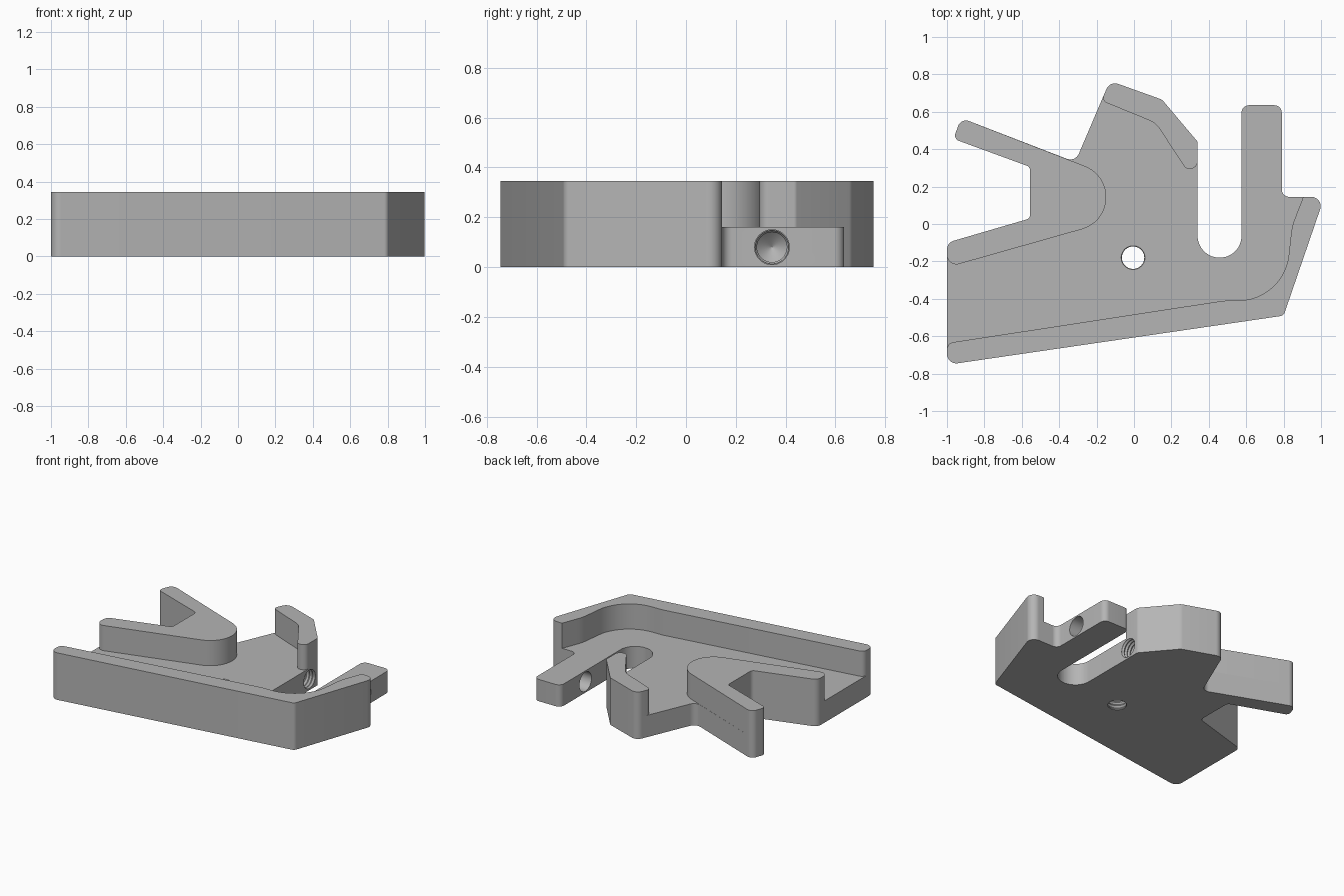
import bpy, bmesh, math
from mathutils import Vector, Matrix

if "Cube" in bpy.data.objects:
    bpy.data.objects.remove(bpy.data.objects["Cube"])

PLATE, TOP = 0.16, 0.345

grey = bpy.data.materials.new("plain grey")
grey.use_nodes = True
grey.diffuse_color = (0.46, 0.46, 0.46, 1)
grey.node_tree.nodes["Principled BSDF"].inputs["Base Color"].default_value = grey.diffuse_color


def rounded(corners):
    """Outline with every (x, y, radius) corner replaced by a tangent arc."""
    out = []
    for i, (x, y, r) in enumerate(corners):
        p = Vector((x, y))
        a = (Vector(corners[i - 1][:2]) - p).normalized()
        b = (Vector(corners[(i + 1) % len(corners)][:2]) - p).normalized()
        if r == 0:
            out.append(p)
            continue
        half = a.angle(b) / 2
        centre = p + (a + b).normalized() * r / math.sin(half)
        start = p + a * r / math.tan(half) - centre
        sweep = math.pi - 2 * half
        if a.x * b.y - a.y * b.x > 0:
            sweep = -sweep
        steps = max(4, int(abs(sweep) / 0.12))
        for k in range(steps + 1):
            out.append(centre + Matrix.Rotation(sweep * k / steps, 2) @ start)
    return out


def finish(name, bm):
    bmesh.ops.recalc_face_normals(bm, faces=bm.faces)
    mesh = bpy.data.meshes.new(name)
    bm.to_mesh(mesh)
    bm.free()
    mesh.materials.append(grey)
    obj = bpy.data.objects.new(name, mesh)
    bpy.context.collection.objects.link(obj)
    return obj


def prism(name, corners, z0, z1):
    bm = bmesh.new()
    face = bm.faces.new([bm.verts.new((p.x, p.y, z0)) for p in rounded(corners)])
    top = bmesh.ops.extrude_face_region(bm, geom=[face])
    verts = [v for v in top["geom"] if isinstance(v, bmesh.types.BMVert)]
    bmesh.ops.translate(bm, verts=verts, vec=(0, 0, z1 - z0))
    return finish(name, bm)


def lathe(name, profile, matrix, sides=40):
    """Solid of revolution about local z from (radius, height) pairs."""
    bm = bmesh.new()
    rings = []
    for r, h in profile:
        rings.append([bm.verts.new((r * math.cos(2 * math.pi * k / sides),
                                    r * math.sin(2 * math.pi * k / sides), h))
                      for k in range(sides)])
    for low, high in zip(rings, rings[1:]):
        for k in range(sides):
            n = (k + 1) % sides
            bm.faces.new((low[k], low[n], high[n], high[k]))
    bm.faces.new(rings[0])
    bm.faces.new(rings[-1])
    bm.transform(matrix)
    obj = finish(name, bm)
    obj.hide_render = True
    return obj


def thread(start, length, pitch=0.025):
    """Saw-tooth profile of a tapped hole."""
    count = int(length / pitch)
    profile = []
    for k in range(count):
        profile += [(0.06, start + k * pitch), (0.069, start + (k + 0.5) * pitch)]
    return profile + [(0.06, start + count * pitch)]


def cut(target, cutter):
    mod = target.modifiers.new("hole", "BOOLEAN")
    mod.operation = "DIFFERENCE"
    mod.solver = "EXACT"
    mod.object = cutter
    bpy.context.view_layer.objects.active = target
    bpy.ops.object.modifier_apply(modifier=mod.name)
    bpy.data.objects.remove(cutter)


# Corners shared by the plate and the walls standing on it
front_left, front_right = (-1, -0.753, 0.05), (0.80, -0.49, 0.03)
right_tip = (1.018, 0.145, 0.05)
rear_right, rear_mid, rear_left = (0.34, 0.44, 0.02), (0.15, 0.665, 0.05), (-0.129, 0.765, 0.05)
arm = [(-0.925, 0.567, 0.045), (-0.965, 0.455, 0.03), (-0.555, 0.305, 0.03),
       (-0.555, 0.03, 0.03), (-1, -0.10, 0.05)]

# Base plate with slot and prong
base_plate = prism("base_plate", [
    front_left, front_right, right_tip,
    (0.79, 0.145, 0.04), (0.79, 0.635, 0.04), (0.575, 0.635, 0.04),
    (0.575, -0.18, 0.117), (0.34, -0.18, 0.117),
    rear_right, rear_mid, rear_left, (-0.314, 0.331, 0.05)] + arm, 0, PLATE)

# Raised walls
front_wall = prism("front_wall", [
    front_left, front_right, right_tip, (0.905, 0.145, 0),
    (0.845, -0.01, 0.3), (0.80, -0.405, 0.27), (0.48, -0.41, 0.3), (-1, -0.637, 0.04)],
    PLATE, TOP)
forked_wall = prism("forked_wall",
                    [(-1, -0.232, 0.05), (0.234, 0.117, 0.178)] + arm, PLATE, TOP)
rear_wall = prism("rear_wall", [
    rear_right, rear_mid, rear_left, (-0.174, 0.659, 0.03),
    (0.1165, 0.54, 0.12), (0.277, 0.295, 0.03), (0.34, 0.295, 0.04)], PLATE, TOP)

# Tapped hole through the plate
cut(base_plate, lathe("plate_hole_cutter", thread(-0.02, 0.2),
                      Matrix.Translation((-0.005, -0.18, 0))))

# Cross holes: plain through the prong, tapped with a conical end in the body
along_x = Matrix.Translation((0, 0.345, 0.08)) @ Matrix.Rotation(math.pi / 2, 4, "Y")
cut(base_plate, lathe("prong_hole_cutter", [(0.07, 0.45), (0.07, 0.85)], along_x))
cut(base_plate, lathe("blind_hole_cutter",
                      [(0.001, -0.04), (0.06, 0)] + thread(0, 0.37), along_x))

# Soft shading on the rounded corners
bpy.ops.object.select_all(action="DESELECT")
for part in (base_plate, front_wall, forked_wall, rear_wall):
    part.select_set(True)
bpy.context.view_layer.objects.active = base_plate
bpy.ops.object.shade_smooth_by_angle(angle=math.radians(30))
